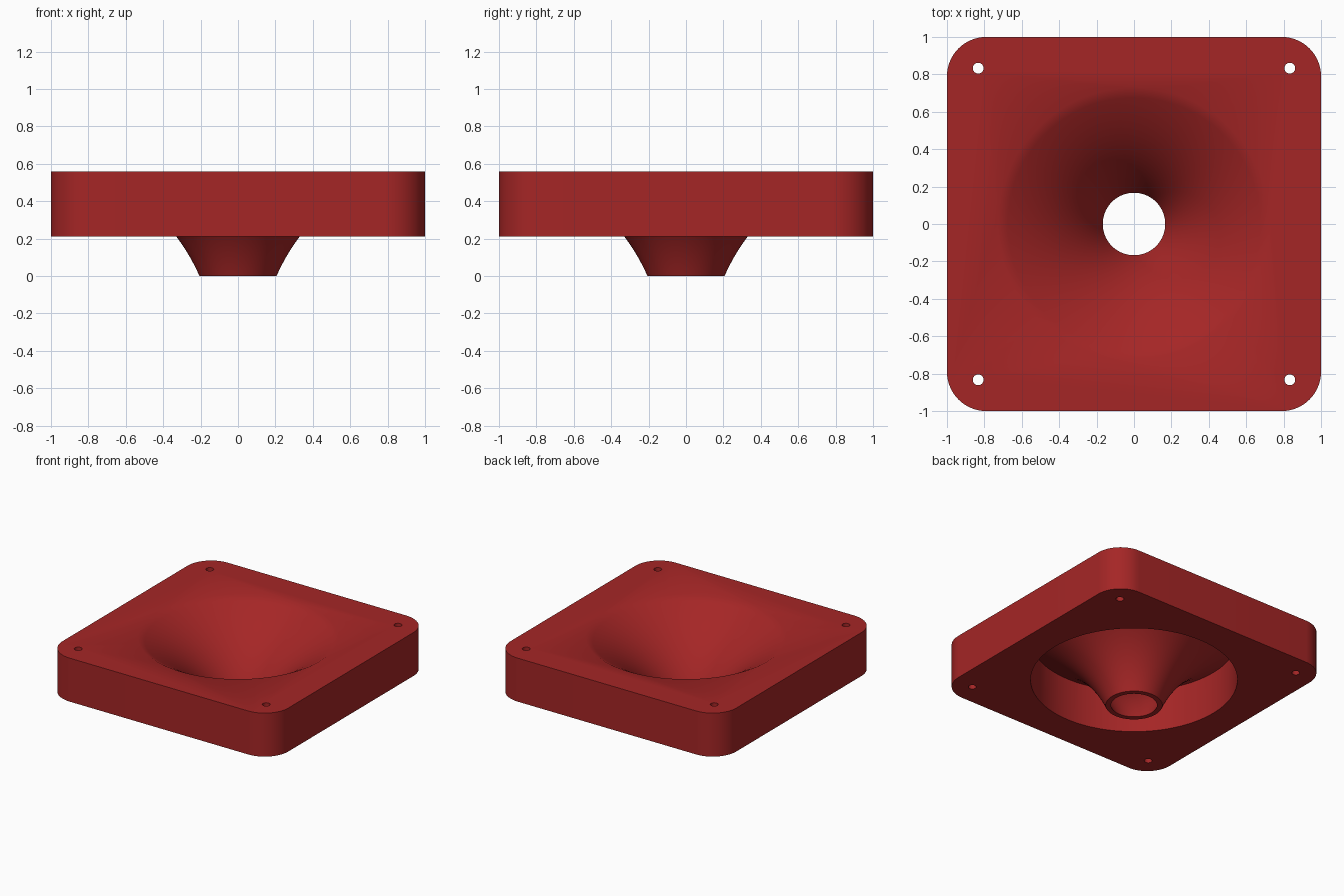
import bpy, bmesh, math

if "Cube" in bpy.data.objects:
    bpy.data.objects.remove(bpy.data.objects["Cube"])

Z0, Z1 = 0.212, 0.56       # underside and top of the block
THROAT, MOUTH = 0.167, 0.727
WALL = 0.039               # thickness of the horn wall
SEG = 96

red = bpy.data.materials.new("deep red")
red.diffuse_color = (0.376, 0.019, 0.019, 1)
red.use_nodes = True
red.node_tree.nodes["Principled BSDF"].inputs["Base Color"].default_value = red.diffuse_color


def flare(z):
    """Exponential flare radius at height z."""
    return THROAT * (MOUTH / THROAT) ** (z / Z1)


def make(name, bm):
    bmesh.ops.recalc_face_normals(bm, faces=bm.faces)
    mesh = bpy.data.meshes.new(name)
    bm.to_mesh(mesh)
    bm.free()
    mesh.materials.append(red)
    ob = bpy.data.objects.new(name, mesh)
    bpy.context.collection.objects.link(ob)
    return ob


def stack(name, rings):
    """Closed solid through a list of (outline points, z) rings."""
    bm = bmesh.new()
    loops = [[bm.verts.new((x, y, z)) for x, y in pts] for pts, z in rings]
    n = len(loops[0])
    for a, b in zip(loops, loops[1:]):
        for i in range(n):
            j = (i + 1) % n
            bm.faces.new((a[i], a[j], b[j], b[i]))
    bm.faces.new(loops[0])
    bm.faces.new(loops[-1])
    return make(name, bm)


def circle(r, cx=0, cy=0, n=SEG):
    return [(cx + r * math.cos(math.tau * i / n), cy + r * math.sin(math.tau * i / n))
            for i in range(n)]


def rounded_square(half, r, n=16):
    pts = []
    for q, (sx, sy) in enumerate(((1, 1), (-1, 1), (-1, -1), (1, -1))):
        for i in range(n + 1):
            a = (q + i / n) * math.pi / 2
            pts.append((sx * (half - r) + r * math.cos(a), sy * (half - r) + r * math.sin(a)))
    return pts


def combine(target, tool, operation):
    mod = target.modifiers.new(operation, "BOOLEAN")
    mod.operation, mod.object, mod.solver = operation, tool, "EXACT"
    bpy.context.view_layer.objects.active = target
    bpy.ops.object.modifier_apply(modifier=mod.name)
    bpy.data.objects.remove(tool)


# Rounded mounting block
square = rounded_square(1, 0.21)
block = stack("horn_block", [(square, Z0), (square, Z1)])

# Hollow underneath
combine(block, stack("hollow", [(circle(0.75), 0.1), (circle(0.75), 0.555)]), "DIFFERENCE")

# Flared horn body
zs = [0.558 * i / 20 for i in range(21)]
combine(block, stack("horn_body", [(circle(flare(z) + WALL), z) for z in zs]), "UNION")

# Flared bore right through the horn
zs = [-0.028 + 0.028 * i for i in range(23)]
combine(block, stack("bore", [(circle(flare(z)), z) for z in zs]), "DIFFERENCE")

# Screw holes in the corners
for sx in (-1, 1):
    for sy in (-1, 1):
        hole = circle(0.029, sx * 0.833, sy * 0.833, 24)
        combine(block, stack("screw_hole", [(hole, 0.1), (hole, 0.7)]), "DIFFERENCE")

# Smooth curved walls, sharp rims
bpy.ops.object.select_all(action="DESELECT")
block.select_set(True)
bpy.context.view_layer.objects.active = block
bpy.ops.object.shade_smooth_by_angle(angle=math.radians(30))
